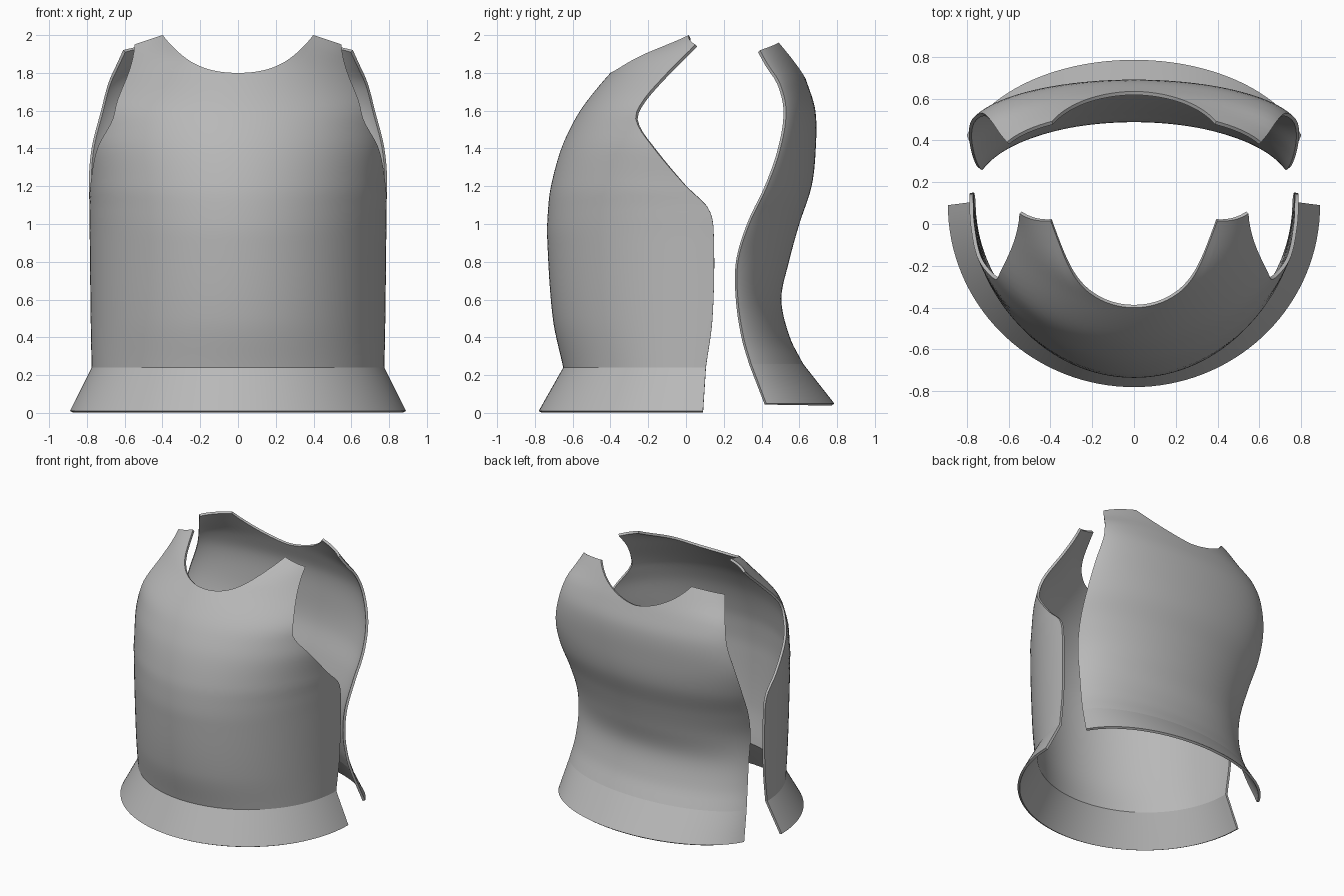
import bpy
import bmesh
from math import sin, cos, radians

HALF_COLUMNS = 33
BODY_ROWS = 48
FLANGE_ROWS = 3
THICKNESS = 0.018

cube = bpy.data.objects.get("Cube")
if cube:
    bpy.data.objects.remove(cube, do_unlink=True)

# One plain steel colour for both plates
steel = bpy.data.materials.new("grey_steel")
steel.use_nodes = True
steel_colour = (0.48, 0.48, 0.48, 1)
steel.diffuse_color = steel_colour
steel.node_tree.nodes["Principled BSDF"].inputs["Base Color"].default_value = steel_colour


def lerp(a, b, t):
    return a + (b - a) * t


def slope(rows, index, channel):
    """Finite difference slope of a profile channel at one row."""
    before = rows[max(index - 1, 0)]
    after = rows[min(index + 1, len(rows) - 1)]
    return (after[channel] - before[channel]) / (after[0] - before[0])


def profile_at(rows, z):
    """Smoothly interpolate every channel of the profile at height z."""
    index = 0
    while index < len(rows) - 2 and z > rows[index + 1][0]:
        index += 1
    low, high = rows[index], rows[index + 1]
    span = high[0] - low[0]
    t = (z - low[0]) / span
    result = [z]
    for channel in range(1, len(low)):
        bend_low = slope(rows, index, channel) * span
        bend_high = slope(rows, index + 1, channel) * span
        a, b = low[channel], high[channel]
        result.append(lerp(a, b, t * t * (3 - 2 * t))
                      + t * (1 - t) ** 2 * bend_low
                      - t * t * (1 - t) * bend_high)
    return result


def arc_point(row, u):
    """Point on a cross-section arc; u runs from -1 (right) to 1 (left)."""
    z, middle_y, edge_x, edge_y, degrees = row
    angle = radians(degrees)
    x = edge_x * sin(u * angle) / sin(angle)
    y = lerp(middle_y, edge_y, (1 - cos(u * angle)) / (1 - cos(angle)))
    return x, y, z


def top_height(u, neck):
    """Height of the neckline and shoulder edge in one column."""
    low, inner, outer, corner, power = neck
    u = abs(u)
    if u <= corner:
        return lerp(low, inner, (u / corner) ** power)
    return lerp(inner, outer, (u - corner) / (1 - corner))


def make_plate(name, hem, rows, neck, flip):
    bm = bmesh.new()
    grid = []
    for step in range(-HALF_COLUMNS, HALF_COLUMNS + 1):
        u = step / HALF_COLUMNS
        # Straight flared skirt below the crease
        hem_point, crease_point = arc_point(hem, u), arc_point(rows[0], u)
        points = [[lerp(a, b, k / FLANGE_ROWS) for a, b in zip(hem_point, crease_point)]
                  for k in range(FLANGE_ROWS)]
        # Curved body up to the neckline and shoulders
        base, top = rows[0][0], top_height(u, neck)
        for k in range(BODY_ROWS + 1):
            z = lerp(base, top, k / BODY_ROWS)
            points.append(arc_point(profile_at(rows, z), u))
        grid.append([bm.verts.new(p) for p in points])

    for left, right in zip(grid, grid[1:]):
        for k in range(len(left) - 1):
            corners = [left[k], right[k], right[k + 1], left[k + 1]]
            face = bm.faces.new(corners[::-1] if flip else corners)
            face.smooth = True
        crease = bm.edges.get((left[FLANGE_ROWS], right[FLANGE_ROWS]))
        crease.smooth = False

    mesh = bpy.data.meshes.new(name)
    bm.to_mesh(mesh)
    bm.free()
    mesh.materials.append(steel)
    plate = bpy.data.objects.new(name, mesh)
    bpy.context.collection.objects.link(plate)

    # Give the sheet its thickness towards the inside
    shell = plate.modifiers.new("Thickness", "SOLIDIFY")
    shell.thickness = THICKNESS
    shell.offset = -1
    bpy.ops.object.select_all(action="DESELECT")
    plate.select_set(True)
    bpy.context.view_layer.objects.active = plate
    bpy.ops.object.modifier_apply(modifier=shell.name)
    bpy.ops.object.shade_smooth_by_angle(angle=radians(40))
    return plate


# Profile rows: height, middle y, edge x, edge y, half arc in degrees
front_rows = [
    (0.24, -0.65, 0.775, 0.105, 90),
    (0.5, -0.705, 0.78, 0.14, 90),
    (0.93, -0.735, 0.785, 0.147, 90),
    (1.08, -0.73, 0.787, 0.12, 89),
    (1.2, -0.715, 0.782, 0, 82),
    (1.4, -0.66, 0.745, -0.17, 68),
    (1.55, -0.59, 0.665, -0.265, 58),
    (1.65, -0.525, 0.64, -0.23, 55),
    (1.8, -0.4, 0.58, -0.1, 50),
    (1.9, -0.3, 0.553, 0, 45),
    (2, -0.07, 0.545, 0.1, 42),
]
make_plate("breast_plate", (0.01, -0.78, 0.89, 0.09, 90), front_rows,
           (1.8, 2, 1.95, 23 / HALF_COLUMNS, 2.2), flip=False)

BACK_ARC = 72
back_rows = [row + (BACK_ARC,) for row in [
    (0.26, 0.62, 0.765, 0.345),
    (0.4, 0.55, 0.745, 0.305),
    (0.6, 0.505, 0.735, 0.275),
    (0.8, 0.545, 0.75, 0.275),
    (1, 0.6, 0.775, 0.335),
    (1.2, 0.665, 0.79, 0.43),
    (1.4, 0.687, 0.775, 0.5),
    (1.6, 0.685, 0.725, 0.53),
    (1.75, 0.64, 0.685, 0.495),
    (1.85, 0.6, 0.64, 0.43),
    (1.96, 0.55, 0.59, 0.37),
]]
make_plate("back_plate", (0.05, 0.785, 0.8, 0.425, BACK_ARC), back_rows,
           (1.765, 1.96, 1.92, 18 / HALF_COLUMNS, 1.6), flip=True)
